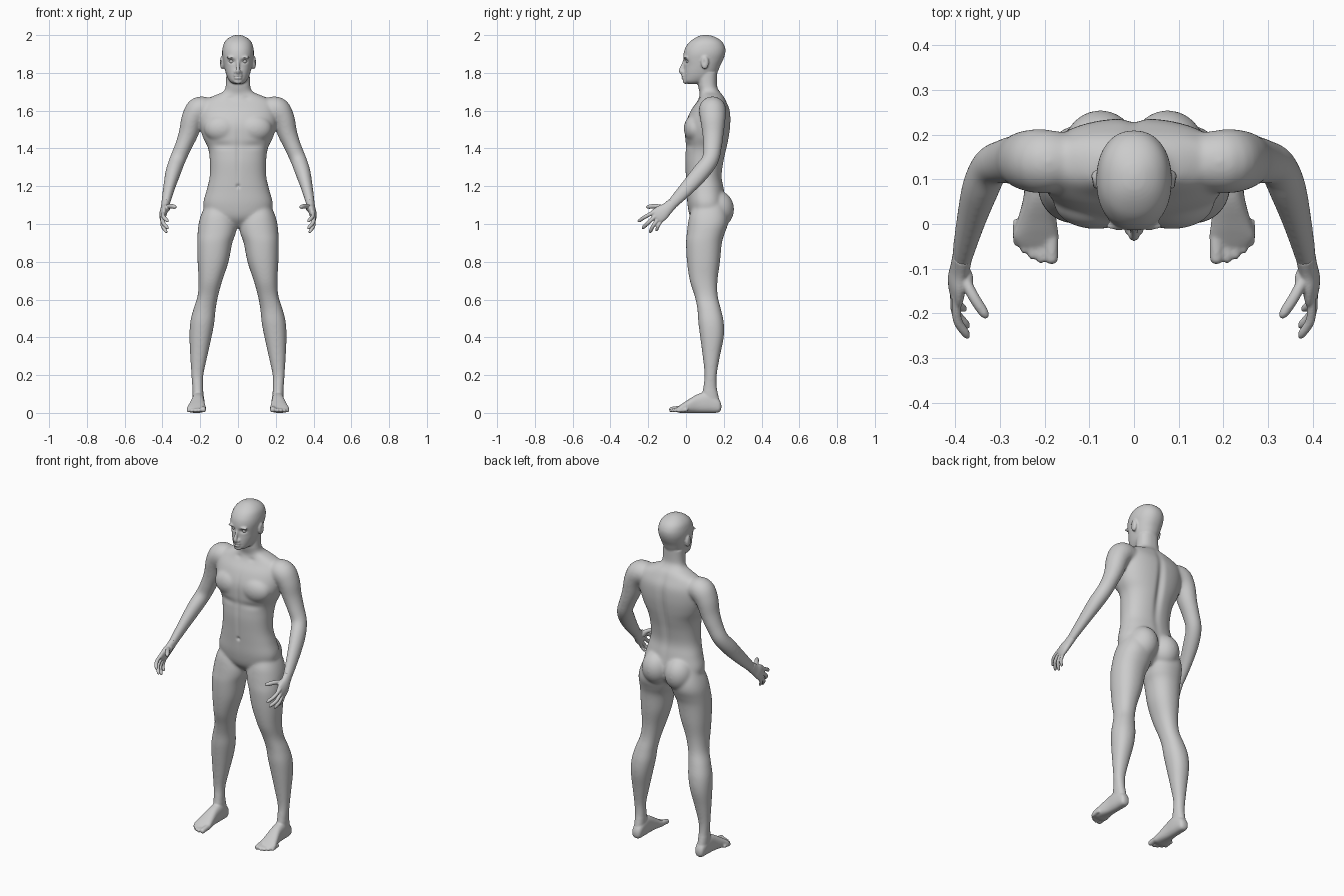
import bpy, bmesh
from math import sin, cos, pi, exp
from mathutils import Vector, Matrix


def smooth_rows(rows, n=5):
    """Catmull-Rom interpolation between rows of numbers."""
    out = []
    for i in range(len(rows) - 1):
        a, b = rows[max(i - 1, 0)], rows[i]
        c, d = rows[i + 1], rows[min(i + 2, len(rows) - 1)]
        for k in range(n):
            t = k / n
            out.append([0.5 * (2 * q + (r - p) * t + (2 * p - 5 * q + 4 * r - s) * t * t
                               + (3 * q - p - 3 * r + s) * t ** 3)
                        for p, q, r, s in zip(a, b, c, d)])
    return out + [list(rows[-1])]


def skin(bm, rings):
    loops = [[bm.verts.new(p) for p in ring] for ring in rings]
    n = len(loops[0])
    for lo, hi in zip(loops, loops[1:]):
        for i in range(n):
            bm.faces.new((lo[i], lo[(i + 1) % n], hi[(i + 1) % n], hi[i]))
    bm.faces.new(loops[0][::-1])
    bm.faces.new(loops[-1])


def slices(bm, rows, axis='Z', power=2.2, n=40):
    """Stack of rounded sections: position, x min, x max, other min, other max."""
    rings = []
    for t, x0, x1, b0, b1 in smooth_rows(rows):
        ring = []
        for i in range(n):
            c, s = cos(2 * pi * i / n), sin(2 * pi * i / n)
            u = abs(c) ** (2 / power) * (1 if c > 0 else -1)
            v = abs(s) ** (2 / power) * (1 if s > 0 else -1)
            x, b = (x0 + x1 + (x1 - x0) * u) / 2, (b0 + b1 + (b1 - b0) * v) / 2
            ring.append((x, b, t) if axis == 'Z' else (x, t, b))
        rings.append(ring)
    skin(bm, rings)


def tube(bm, rows, n=20):
    """Oval tube along a path: x, y, z, radius in depth, radius in width."""
    rows = smooth_rows(rows)
    side, rings = Vector((0, 1, 0)), []
    for i, r in enumerate(rows):
        t = (Vector(rows[min(i + 1, len(rows) - 1)][:3]) - Vector(rows[max(i - 1, 0)][:3])).normalized()
        side = (side - t * side.dot(t)).normalized()
        other = t.cross(side)
        rings.append([Vector(r[:3]) + side * r[3] * cos(2 * pi * k / n) + other * r[4] * sin(2 * pi * k / n)
                      for k in range(n)])
    skin(bm, rings)


def digit(bm, base, mid, tip, r):
    b, m, t = Vector(base), Vector(mid), Vector(tip)
    tube(bm, [(*b, r, r), (*m, r, r), (*m.lerp(t, 0.75), r * .9, r * .9), (*t, r * .35, r * .35)], 12)


def blob(bm, loc, size):
    bmesh.ops.create_uvsphere(bm, u_segments=24, v_segments=16, radius=1,
                              matrix=Matrix.Translation(loc) @ Matrix.Diagonal((*size, 1)))


def mirror(bm):
    new = bmesh.ops.duplicate(bm, geom=bm.verts[:] + bm.edges[:] + bm.faces[:])['geom']
    for v in new:
        if isinstance(v, bmesh.types.BMVert):
            v.co.x *= -1


def finish(name, bm, voxel=None):
    bmesh.ops.recalc_face_normals(bm, faces=bm.faces[:])
    me = bpy.data.meshes.new(name)
    bm.to_mesh(me)
    bm.free()
    ob = bpy.data.objects.new(name, me)
    bpy.context.collection.objects.link(ob)
    if voxel:
        mod = ob.modifiers.new("fuse", 'REMESH')
        mod.mode, mod.voxel_size = 'VOXEL', voxel
        fused = bpy.data.meshes.new_from_object(ob.evaluated_get(bpy.context.evaluated_depsgraph_get()))
        ob.modifiers.clear()
        ob.data = fused
    for p in ob.data.polygons:
        p.use_smooth = True
    return ob


def relax(bm, times, keep=lambda v: True):
    verts = [v for v in bm.verts if keep(v.co)]
    for _ in range(times):
        bmesh.ops.smooth_vert(bm, verts=verts, factor=0.5, use_axis_x=True, use_axis_y=True, use_axis_z=True)


body = bmesh.new()
# leg
slices(body, [(1.12, .04, .165, .05, .2), (1.05, .02, .195, .02, .22), (1.0, .006, .209, .01, .222),
              (.95, .012, .214, .004, .205), (.9, .03, .216, 0, .19), (.8, .05, .214, .005, .18),
              (.7, .083, .209, .02, .167), (.62, .105, .214, .045, .168), (.55, .118, .236, .06, .185),
              (.48, .125, .253, .065, .2), (.4, .14, .257, .075, .2), (.3, .162, .253, .088, .18),
              (.2, .183, .247, .098, .163), (.13, .184, .242, .09, .164), (.07, .183, .24, .085, .175),
              (.02, .187, .235, .09, .175)])
# foot and toes
slices(body, [(.187, .2, .225, .02, .045), (.172, .183, .238, .002, .075), (.12, .178, .243, 0, .11),
              (.06, .178, .247, 0, .098), (0, .172, .263, 0, .062), (-.03, .168, .271, 0, .042),
              (-.05, .175, .258, .005, .028)], 'Y', 2.5)
for x, y, r in ((.184, -.09, .0155), (.208, -.088, .0115), (.227, -.08, .011), (.245, -.067, .0105), (.261, -.05, .01)):
    digit(body, (x, y + .06, r + .008), (x, y + .03, r + .004), (x, y, r), r)
# arm from shoulder to wrist
tube(body, [(.13, .14, 1.6, .06, .055), (.2, .14, 1.606, .072, .07), (.238, .142, 1.56, .068, .061),
            (.262, .143, 1.48, .057, .052), (.29, .14, 1.41, .05, .045), (.32, .128, 1.34, .045, .043),
            (.343, .08, 1.275, .047, .041), (.364, .01, 1.195, .041, .032), (.382, -.065, 1.115, .031, .024),
            (.386, -.09, 1.09, .027, .02)], 28)
# chest, buttock, ear, brow and nostril
blob(body, (.085, .048, 1.505), (.095, .06, .075))
blob(body, (.075, .165, 1.078), (.085, .09, .1))
blob(body, (.084, .1, 1.855), (.013, .021, .036))
blob(body, (.035, -.003, 1.882), (.028, .012, .007))
blob(body, (.013, -.014, 1.803), (.009, .01, .009))
mirror(body)
# torso and neck
slices(body, [(z, -w, w, f, b) for z, w, f, b in (
    (.98, .04, .07, .15), (1.03, .15, .025, .2), (1.1, .184, .008, .212), (1.18, .166, .003, .202),
    (1.25, .15, -.001, .19), (1.33, .149, -.005, .2), (1.4, .158, -.002, .216), (1.46, .186, -.005, .228),
    (1.53, .205, -.002, .236), (1.6, .205, .025, .233), (1.65, .185, .06, .213), (1.68, .125, .072, .197),
    (1.7, .08, .071, .18), (1.73, .065, .064, .165), (1.8, .062, .06, .165))], power=2.3, n=64)
# head
slices(body, [(z, -w, w, f, b) for z, w, f, b in (
    (1.742, .025, .01, .06), (1.755, .043, -.01, .12), (1.78, .058, -.012, .155), (1.81, .068, -.011, .17),
    (1.84, .075, -.009, .182), (1.87, .08, -.014, .197), (1.9, .084, -.013, .207), (1.93, .082, -.005, .208),
    (1.96, .073, .015, .195), (1.982, .054, .043, .17), (1.996, .028, .072, .138), (2.001, .006, .097, .113))], n=48)
# nose, lips and chin
tube(body, [(0, -.006, 1.872, .008, .007), (0, -.018, 1.838, .009, .008), (0, -.027, 1.81, .012, .012),
            (0, -.018, 1.797, .008, .01)])
blob(body, (0, -.013, 1.785), (.025, .013, .006))
blob(body, (0, -.012, 1.772), (.021, .013, .006))
blob(body, (0, -.003, 1.755), (.023, .014, .014))
figure = finish("body", body, 0.0048)

# soften the fused skin, then press in the sockets, spine and other hollows
body = bmesh.new()
body.from_mesh(figure.data)
relax(body, 18, lambda c: .12 < c.z < 1.73)
relax(body, 3)
hollows = [((0, .23, 1.42), (.022, .06, .2), (0, -.014, 0)), ((0, 0, 1.38), (.012, .03, .16), (0, .005, 0)),
           ((0, 0, 1.2), (.01, .02, .01), (0, .008, 0)), ((0, -.02, 1.7785), (.024, .02, .003), (0, .004, 0))]
for s in (1, -1):
    hollows += [((s * .033, 0, 1.861), (.019, .03, .011), (0, .012, 0)),
                ((s * .1, .095, 1.857), (.012, .009, .018), (-s * .006, 0, 0)),
                ((s * .09, .0, 1.415), (.07, .04, .02), (0, .006, 0)),
                ((s * .045, .03, 1.665), (.02, .04, .012), (0, .008, 0))]
for v in body.verts:
    for c, r, push in hollows:
        d = sum(((v.co[i] - c[i]) / r[i]) ** 2 for i in range(3))
        if d < 8:
            v.co += Vector(push) * exp(-d)
body.to_mesh(figure.data)
body.free()

# hands with four fingers and a thumb
hand = bmesh.new()
tube(hand, [(.383, -.07, 1.11, .029, .022), (.389, -.1, 1.082, .033, .021), (.395, -.128, 1.06, .042, .02),
            (.397, -.155, 1.04, .042, .015), (.395, -.165, 1.03, .032, .008)])
digit(hand, (.397, -.16, 1.067), (.395, -.213, 1.04), (.37, -.255, 1.012), .0105)
digit(hand, (.4, -.15, 1.052), (.398, -.197, 1.01), (.37, -.232, .975), .0108)
digit(hand, (.401, -.14, 1.036), (.4, -.172, .993), (.377, -.193, .953), .0102)
digit(hand, (.4, -.127, 1.022), (.4, -.147, .99), (.385, -.158, .962), .009)
digit(hand, (.388, -.105, 1.085), (.36, -.16, 1.094), (.328, -.21, 1.09), .0125)
blob(hand, (.377, -.125, 1.083), (.018, .03, .018))
mirror(hand)
hands = finish("hands", hand, 0.0032)
hand = bmesh.new()
hand.from_mesh(hands.data)
relax(hand, 3)
hand.to_mesh(hands.data)
hand.free()

# eyes
eyes = bmesh.new()
blob(eyes, (.033, .0135, 1.861), (.0145, .0135, .0115))
mirror(eyes)
finish("eyes", eyes)
